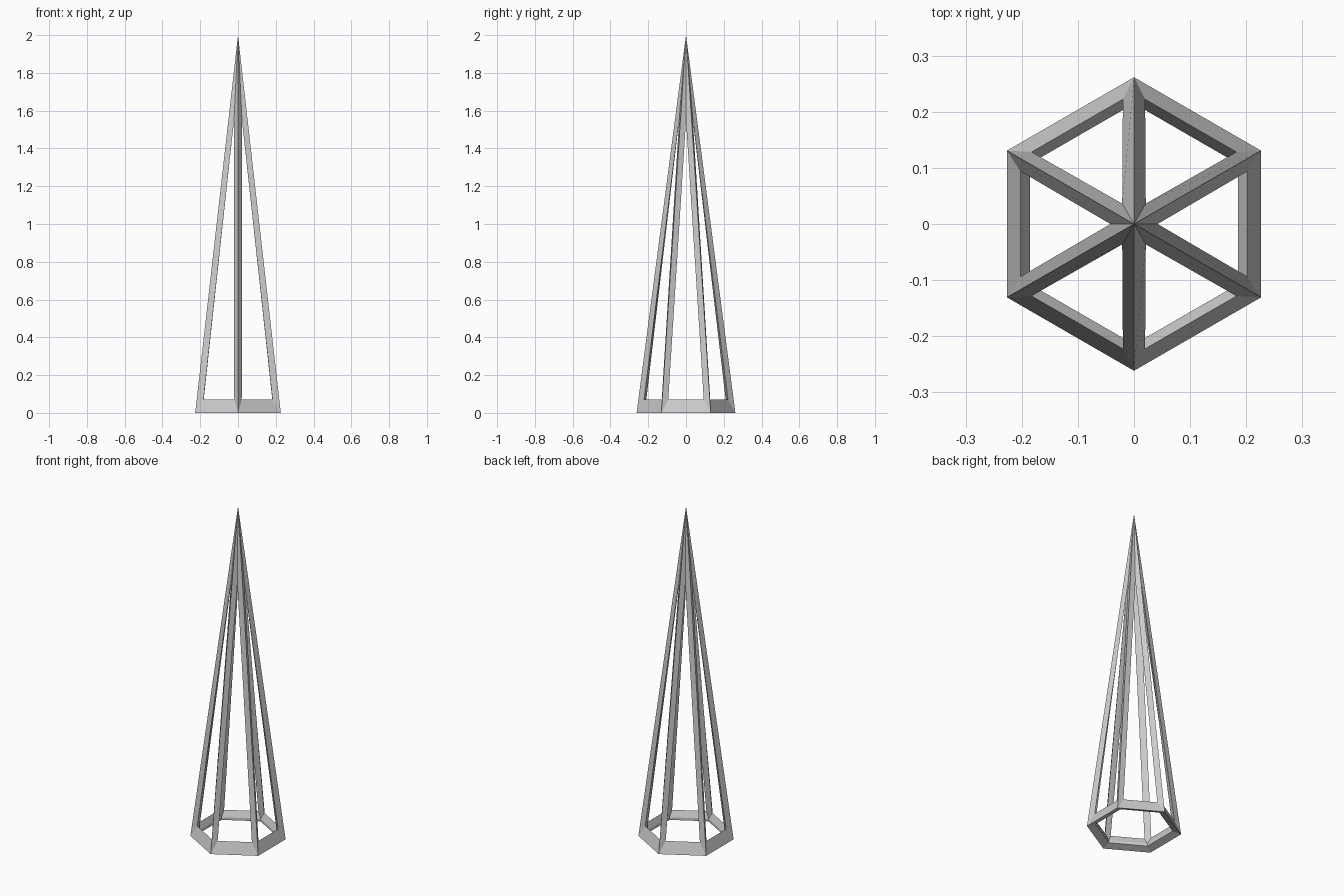
import bpy, bmesh, math

if "Cube" in bpy.data.objects:
    bpy.data.objects.remove(bpy.data.objects["Cube"])

SIDES = 6
STEP = math.tau / SIDES
bm = bmesh.new()


def polar(radius, angle, z):
    return bm.verts.new((radius * math.cos(angle), radius * math.sin(angle), z))


def on_side(k, apothem, u, z):
    # point on side k: distance from the axis, sideways shift, height
    a = math.pi / 2 + (k + 0.5) * STEP
    return bm.verts.new((apothem * math.cos(a) - u * math.sin(a),
                         apothem * math.sin(a) + u * math.cos(a), z))


# Corner points of the bars at the base ring
corner = [math.pi / 2 + k * STEP for k in range(SIDES)]
outer = [polar(0.2615, a, 0.0) for a in corner]
inner = [polar(0.2145, a, 0.032) for a in corner]
under = [polar(0.2148, a, 0.016) for a in corner]

# Corners of the tall triangular opening in each side
left = [on_side(k, 0.2025, -0.094, 0.07) for k in range(SIDES)]
right = [on_side(k, 0.2025, 0.094, 0.07) for k in range(SIDES)]
peak = [on_side(k, 0.042, 0.0, 1.55) for k in range(SIDES)]

# Tip of the spire, outside and inside
tip = bm.verts.new((0, 0, 2.0))
tip_in = bm.verts.new((0, 0, 1.95))

for k in range(SIDES):
    n = (k + 1) % SIDES
    faces = [
        # base ring bar
        (outer[k], outer[n], right[k], left[k]),
        (left[k], right[k], inner[n], inner[k]),
        (outer[n], outer[k], under[k], under[n]),
        (under[n], under[k], inner[k], inner[n]),
        # outside halves of the struts beside this opening
        (outer[k], left[k], peak[k], tip),
        (right[k], outer[n], tip, peak[k]),
        # inside halves of the same struts
        (left[k], inner[k], tip_in, peak[k]),
        (inner[n], right[k], peak[k], tip_in),
    ]
    for f in faces:
        bm.faces.new(f)

bmesh.ops.recalc_face_normals(bm, faces=bm.faces[:])
mesh = bpy.data.meshes.new("spire_frame")
bm.to_mesh(mesh)
bm.free()
obj = bpy.data.objects.new("spire_frame", mesh)
bpy.context.collection.objects.link(obj)
